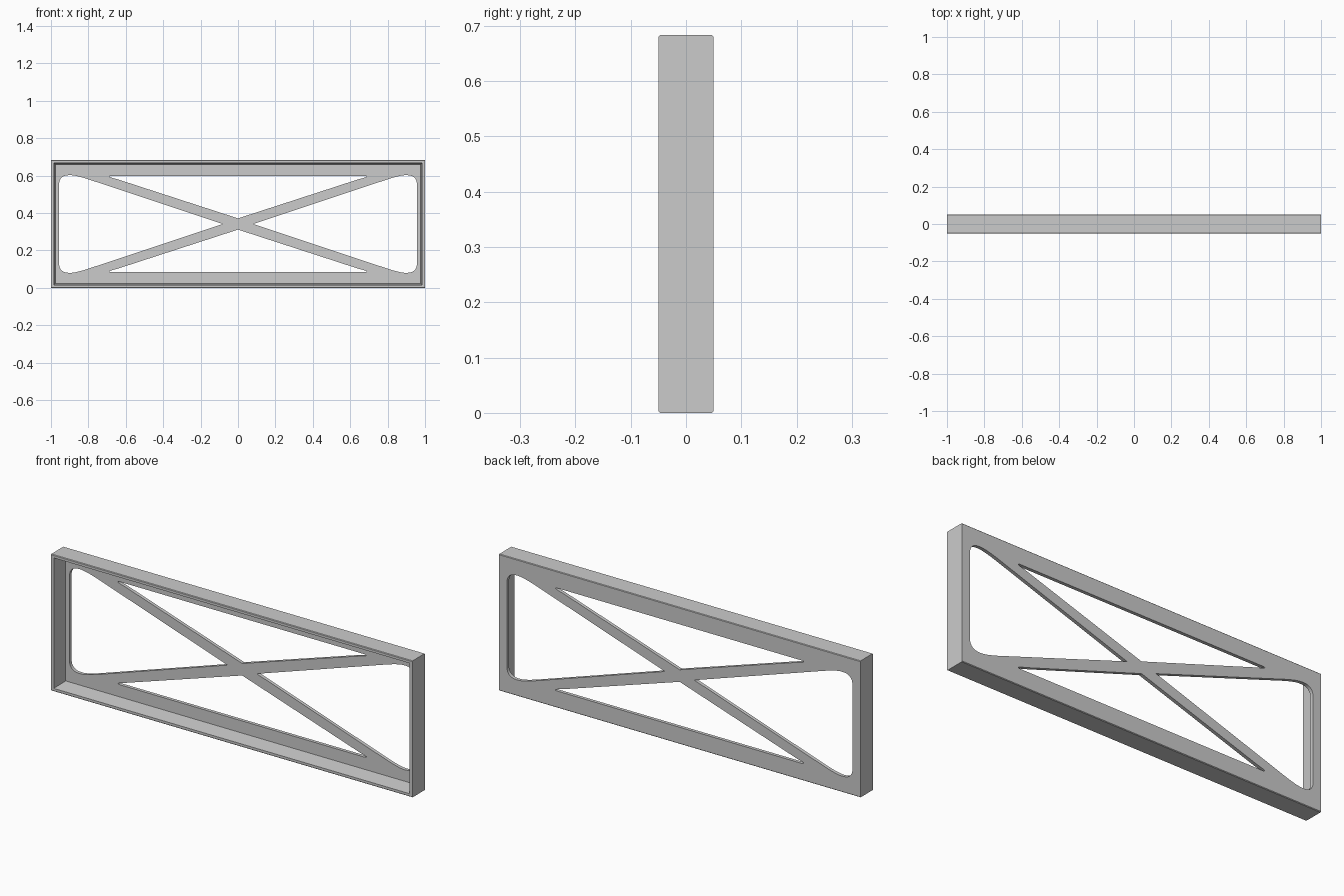
import bpy, bmesh

if "Cube" in bpy.data.objects:
    bpy.data.objects.remove(bpy.data.objects["Cube"])

H, MID = 0.683, 0.3415
BACK_PLATE_Y = 0.033  # front face of the thin back plate


def new_object(name, bm):
    bmesh.ops.recalc_face_normals(bm, faces=bm.faces)
    mesh = bpy.data.meshes.new(name)
    bm.to_mesh(mesh)
    bm.free()
    obj = bpy.data.objects.new(name, mesh)
    bpy.context.collection.objects.link(obj)
    return obj


def loft(name, front, y0, back, y1):
    """Solid between two matching x/z outlines at two depths."""
    bm = bmesh.new()
    a = [bm.verts.new((x, y0, z)) for x, z in front]
    b = [bm.verts.new((x, y1, z)) for x, z in back]
    bm.faces.new(a)
    bm.faces.new(b[::-1])
    n = len(a)
    for i in range(n):
        bm.faces.new((a[i], b[i], b[(i + 1) % n], a[(i + 1) % n]))
    return new_object(name, bm)


def arc(p, c, q, steps=7):
    """Quadratic curve from p to q, pulled towards c."""
    pts = []
    for i in range(steps + 1):
        t = i / steps
        pts.append(tuple((1 - t) ** 2 * p[k] + 2 * t * (1 - t) * c[k] + t * t * q[k]
                         for k in (0, 1)))
    return pts


def rect(inset):
    x, z0, z1 = 1 - inset, inset, H - inset
    return [(-x, z0), (x, z0), (x, z1), (-x, z1)]


# Outer block with slightly eased long edges
c = 0.003
bm = bmesh.new()
section = [(-0.05, c), (-0.05 + c, 0), (0.05 - c, 0), (0.05, c),
           (0.05, H - c), (0.05 - c, H), (-0.05 + c, H), (-0.05, H - c)]
ends = [[bm.verts.new((x, y, z)) for y, z in section] for x in (-1, 1)]
bm.faces.new(ends[0])
bm.faces.new(ends[1][::-1])
for i in range(8):
    j = (i + 1) % 8
    bm.faces.new((ends[0][i], ends[1][i], ends[1][j], ends[0][j]))
frame = new_object("cross_braced_frame", bm)

# Front recess with drafted walls (slope continued past the front face)
cutters = [loft("recess_cutter", rect(0.0133), -0.07, rect(0.023), BACK_PLATE_Y)]

# Side openings: outline heights are measured from mid-height
upper = (arc((0.957, 0.205), (0.957, 0.261), (0.905, 0.261))
         + arc((0.895, 0.261), (0.868, 0.261), (0.80, 0.239)))
side = upper + [(0.081, 0)] + [(x, -z) for x, z in reversed(upper)]
# Long triangular openings above and below the crossing
tip = arc((0.65, 0.241), (0.678, 0.247), (0.687, 0.253), 3) + [(0.686, 0.256), (0.678, 0.2575)]
tri = [(0, 0.030)] + tip + [(-x, z) for x, z in reversed(tip)]

for s in (-1, 1):
    for name, outline in (("side_opening", [(s * x, MID + z) for x, z in side]),
                          ("long_opening", [(x, MID + s * z) for x, z in tri])):
        cutters.append(loft(name + "_cutter", outline, 0.01, outline, 0.08))

# Cut everything and bake the result
for cutter in cutters:
    cutter.hide_render = True
    mod = frame.modifiers.new(cutter.name, 'BOOLEAN')
    mod.operation = 'DIFFERENCE'
    mod.solver = 'EXACT'
    mod.object = cutter
bpy.context.view_layer.objects.active = frame
frame.select_set(True)
for mod in list(frame.modifiers):
    bpy.ops.object.modifier_apply(modifier=mod.name)
for cutter in cutters:
    bpy.data.objects.remove(cutter, do_unlink=True)
bpy.ops.object.shade_smooth_by_angle(angle=0.5)
